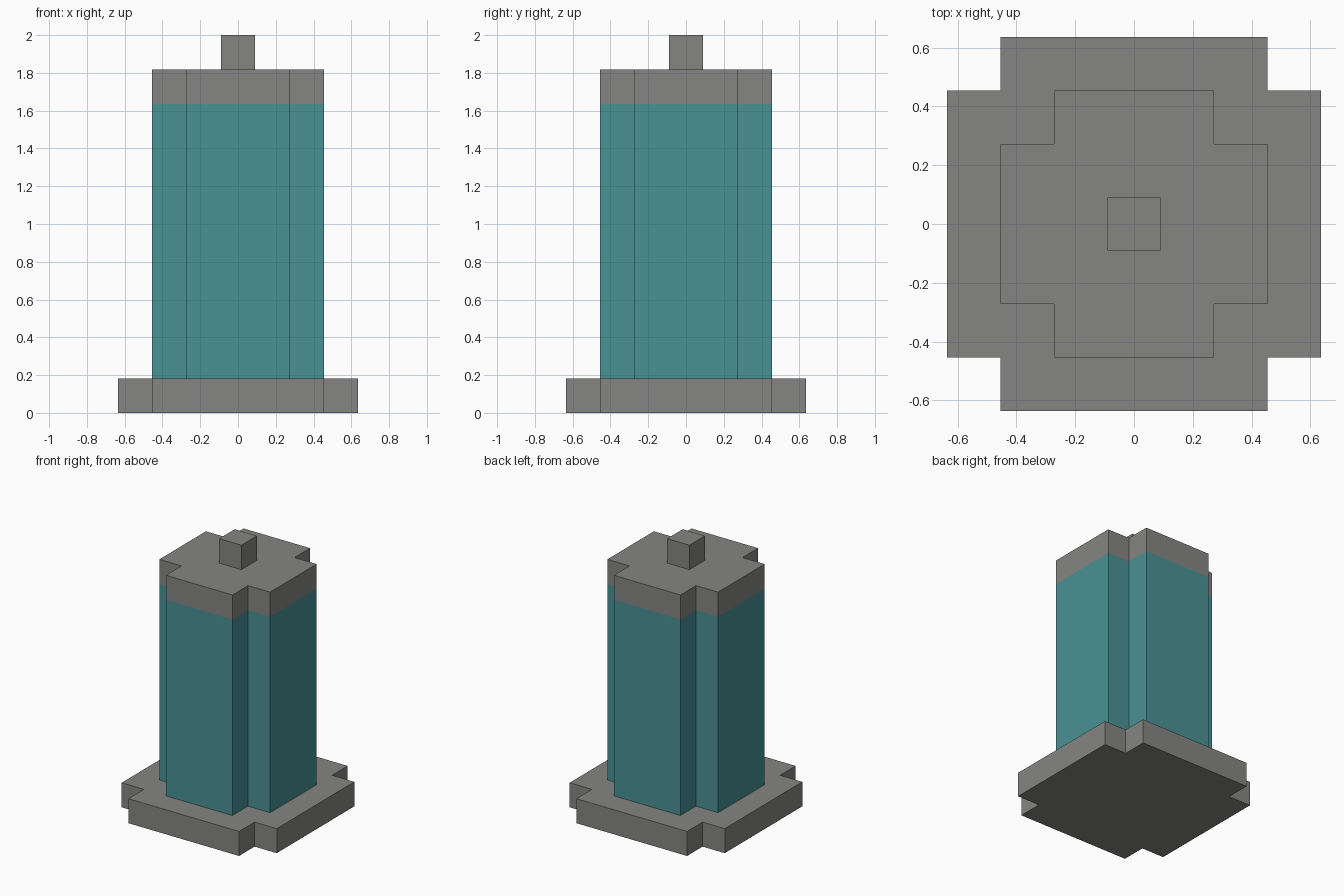
import bpy
import bmesh

cube = bpy.data.objects.get("Cube")
if cube:
    bpy.data.objects.remove(cube, do_unlink=True)

U = 2 / 11  # one block step


def make_material(name, rgb):
    mat = bpy.data.materials.new(name)
    mat.use_nodes = True
    color = (*rgb, 1)
    mat.diffuse_color = color
    mat.node_tree.nodes["Principled BSDF"].inputs["Base Color"].default_value = color
    return mat


grey = make_material("stone grey", (0.235, 0.235, 0.23))
teal = make_material("teal", (0.067, 0.283, 0.301))


def prism(name, outline, bottom, top, mat):
    """Extrude a closed outline between two heights."""
    bm = bmesh.new()
    face = bm.faces.new([bm.verts.new((x, y, bottom)) for x, y in outline])
    up = bmesh.ops.extrude_face_region(bm, geom=[face], use_keep_orig=True)
    verts = [v for v in up["geom"] if isinstance(v, bmesh.types.BMVert)]
    bmesh.ops.translate(bm, verts=verts, vec=(0, 0, top - bottom))
    bmesh.ops.recalc_face_normals(bm, faces=bm.faces)
    mesh = bpy.data.meshes.new(name)
    bm.to_mesh(mesh)
    bm.free()
    mesh.materials.append(mat)
    obj = bpy.data.objects.new(name, mesh)
    bpy.context.collection.objects.link(obj)
    return obj


def notched_square(outer, inner):
    """Square outline with a square notch at each corner."""
    points = []
    x, y = 1, 0
    for _ in range(4):
        # corner of the quadrant between (x, y) and its left-hand normal
        for a, b in ((outer, inner), (inner, inner), (inner, outer)):
            points.append((a * x - b * y, a * y + b * x))
        x, y = -y, x
    return points


wide = notched_square(3.5 * U, 2.5 * U)
narrow = notched_square(2.5 * U, 1.5 * U)
h = U / 2

# Base, column, cap and top knob
prism("base", wide, 0, U, grey)
prism("column", narrow, U, 9 * U, teal)
prism("cap", narrow, 9 * U, 10 * U, grey)
prism("knob", [(-h, -h), (h, -h), (h, h), (-h, h)], 10 * U, 11 * U, grey)
